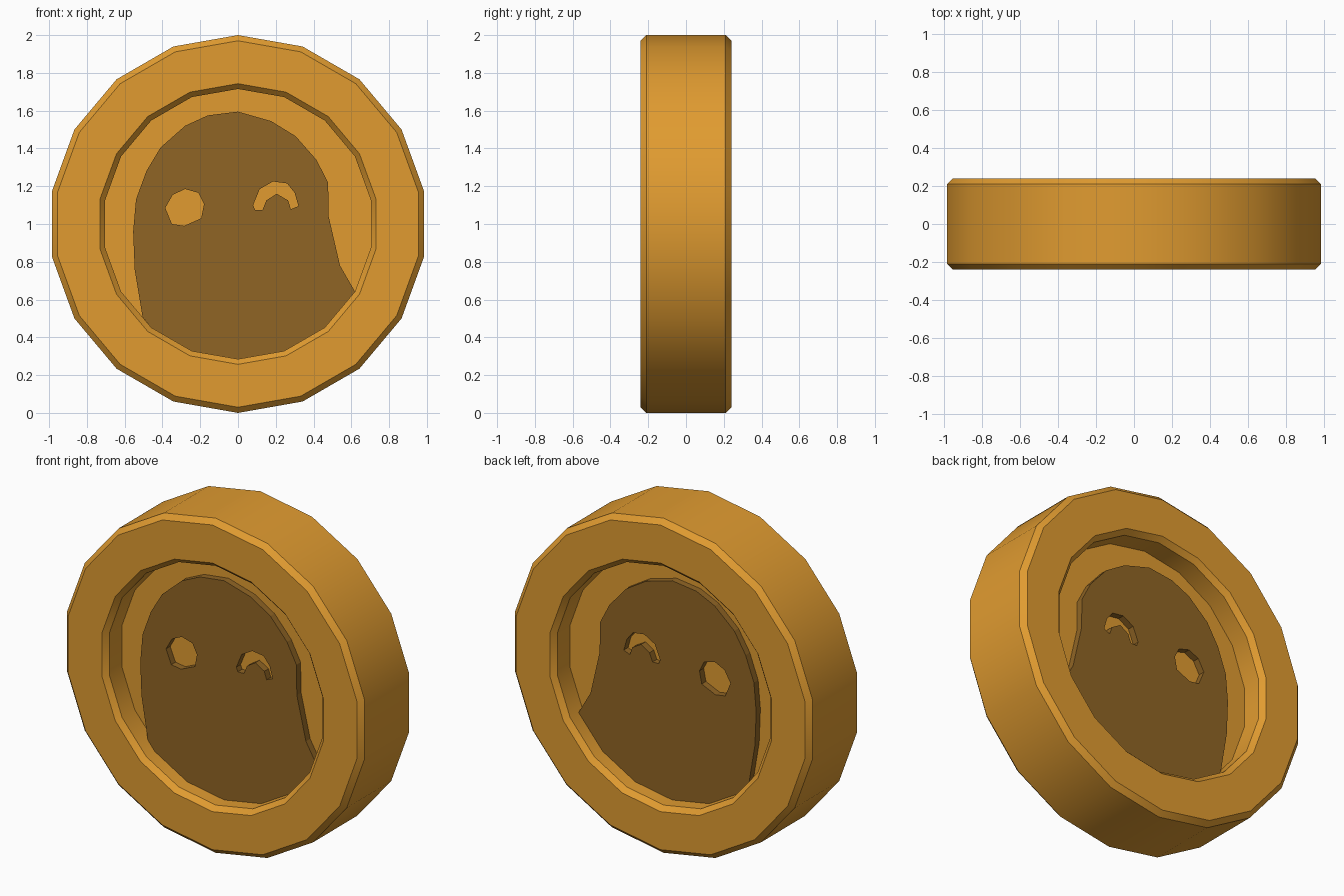
import bpy, bmesh, math
from mathutils import Vector

if "Cube" in bpy.data.objects:
    bpy.data.objects.remove(bpy.data.objects["Cube"])

SIDES = 18
CENTRE_Z = 1.0
WALL_R = 0.715
FLOOR_Y = -0.09
RELIEF_Y = -0.13


def material(name, rgb):
    m = bpy.data.materials.new(name)
    m.diffuse_color = (*rgb, 1)
    m.use_nodes = True
    m.node_tree.nodes["Principled BSDF"].inputs["Base Color"].default_value = m.diffuse_color
    return m


def ring_point(r, step):
    a = 2 * math.pi * step / SIDES
    return (r * math.sin(a), CENTRE_Z + r * math.cos(a))


def finish(bm, name, mat):
    mesh = bpy.data.meshes.new(name)
    bm.to_mesh(mesh)
    bm.free()
    mesh.materials.append(mat)
    ob = bpy.data.objects.new(name, mesh)
    bpy.context.collection.objects.link(ob)
    return ob


gold = material("gold", (0.75, 0.33, 0.03))
dark_gold = material("dark_gold", (0.28, 0.13, 0.018))

# Coin body: lathed chamfered rim with a recessed floor on both faces
half = [(WALL_R, FLOOR_Y), (WALL_R, -0.21), (0.743, -0.24), (0.97, -0.24), (1.0, -0.21)]
profile = half + [(r, -y) for r, y in reversed(half)]
bm = bmesh.new()
rings = []
for r, y in profile:
    pts = [ring_point(r, i) for i in range(SIDES)]
    rings.append([bm.verts.new((x, y, z)) for x, z in pts])
for a, b in zip(rings, rings[1:]):
    for i in range(SIDES):
        j = (i + 1) % SIDES
        bm.faces.new((a[i], a[j], b[j], b[i]))
bm.faces.new(rings[0])
bm.faces.new(rings[-1])
bmesh.ops.recalc_face_normals(bm, faces=bm.faces)
coin = finish(bm, "coin_body", gold)
bpy.context.view_layer.objects.active = coin
coin.select_set(True)
bpy.ops.object.shade_smooth_by_angle(angle=math.radians(30))

# Raised silhouette: free outline, closed below along the recess wall
outline = [(-.505, .508), (-.547, .76), (-.555, .96), (-.54, 1.13), (-.485, 1.28),
           (-.41, 1.405), (-.28, 1.52), (-.16, 1.575), (0, 1.595), (.175, 1.545),
           (.305, 1.465), (.415, 1.34), (.477, 1.22), (.48, 1.04), (.54, .78)]
outline += [ring_point(WALL_R, k) for k in range(6, 12)]

# Eye openings: a round one and an arched one
round_eye = [(-.28, 1.185), (-.21, 1.165), (-.18, 1.105), (-.195, 1.03),
             (-.285, .99), (-.35, 1.0), (-.385, 1.085), (-.345, 1.155)]
arch_eye = [(.09, 1.075), (.08, 1.10), (.115, 1.185), (.185, 1.225), (.26, 1.215),
            (.30, 1.165), (.32, 1.095), (.28, 1.078), (.265, 1.125), (.205, 1.16),
            (.15, 1.125), (.13, 1.075)]

bm = bmesh.new()
front = Vector((0, -1, 0))
loops = []
for pts in (outline, round_eye, arch_eye):
    vs = [bm.verts.new((x, RELIEF_Y, z)) for x, z in pts]
    for i in range(len(vs)):
        bm.edges.new((vs[i], vs[(i + 1) % len(vs)]))
    loops.append(vs)
bmesh.ops.triangle_fill(bm, edges=bm.edges[:], use_beauty=True, normal=front)
for f in bm.faces:
    f.normal_update()
    if f.normal.dot(front) < 0:
        f.normal_flip()

# Side walls of the silhouette and eyes, down to the recess floor
for vs in loops:
    low = [bm.verts.new((v.co.x, FLOOR_Y, v.co.z)) for v in vs]
    for i in range(len(vs)):
        j = (i + 1) % len(vs)
        bm.faces.new((vs[i], vs[j], low[j], low[i]))
bmesh.ops.recalc_face_normals(bm, faces=bm.faces)
bm.normal_update()
cap = max(bm.faces, key=lambda f: abs(f.normal.y))
if cap.normal.y > 0:
    bmesh.ops.reverse_faces(bm, faces=bm.faces)
relief = finish(bm, "face_relief", dark_gold)

# Same relief on the back of the coin
mirror = relief.modifiers.new("mirror", 'MIRROR')
mirror.use_axis = (False, True, False)
mirror.use_mirror_merge = False
